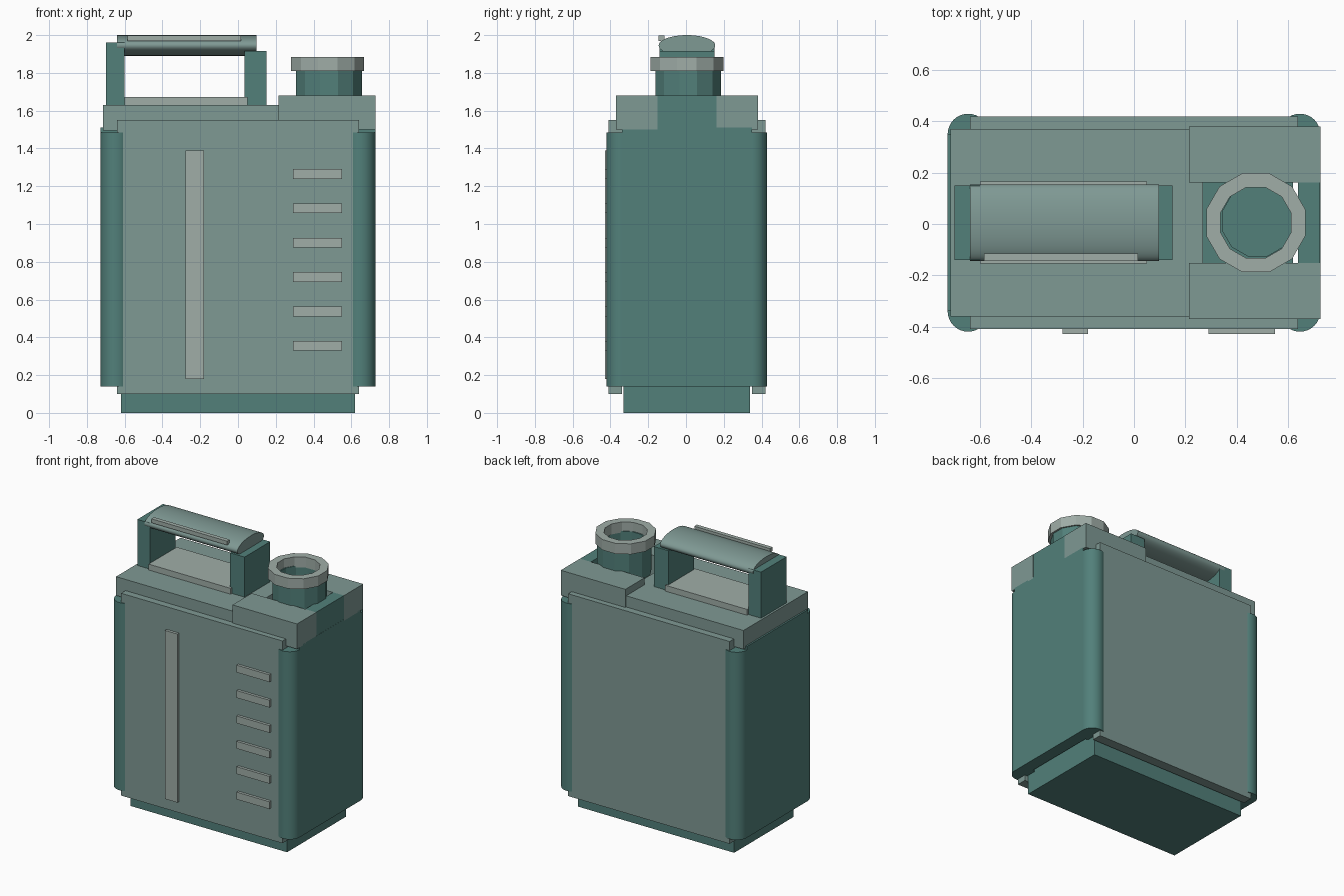
import bpy, bmesh, math

if "Cube" in bpy.data.objects:
    bpy.data.objects.remove(bpy.data.objects["Cube"])

DY = 0.005  # small overall depth offset


def material(name, rgb):
    m = bpy.data.materials.new(name)
    m.diffuse_color = (*rgb, 1)
    m.use_nodes = True
    m.node_tree.nodes["Principled BSDF"].inputs["Base Color"].default_value = m.diffuse_color
    return m


DARK = material("dark_teal", (0.084, 0.216, 0.195))
PALE = material("pale_teal", (0.212, 0.319, 0.296))
TRIM = material("pale_trim", (0.35, 0.42, 0.39))


def finish(bm, name, mat, smooth=False):
    bmesh.ops.recalc_face_normals(bm, faces=bm.faces)
    me = bpy.data.meshes.new(name)
    bm.to_mesh(me)
    bm.free()
    me.materials.append(mat)
    ob = bpy.data.objects.new(name, me)
    bpy.context.collection.objects.link(ob)
    if smooth:
        bpy.ops.object.select_all(action='DESELECT')
        ob.select_set(True)
        bpy.context.view_layer.objects.active = ob
        bpy.ops.object.shade_smooth_by_angle(angle=math.radians(35))
    return ob


def box(name, x, y, z, mat, open_top=False):
    bm = bmesh.new()
    bmesh.ops.create_cube(bm, size=1)
    for v in bm.verts:
        v.co = [a + (c + 0.5) * (b - a) for c, (a, b) in zip(v.co, (x, y, z))]
        v.co.y += DY
    ob = finish(bm, name, mat)
    if open_top:
        b2 = bmesh.new()
        b2.from_mesh(ob.data)
        top = [f for f in b2.faces if f.normal.z > 0.9]
        bmesh.ops.delete(b2, geom=top, context='FACES_ONLY')
        b2.to_mesh(ob.data)
        b2.free()
    return ob


def prism(name, pts0, pts1, mat, smooth=True):
    bm = bmesh.new()
    a = [bm.verts.new(p) for p in pts0]
    b = [bm.verts.new(p) for p in pts1]
    bm.faces.new(a)
    bm.faces.new(b)
    n = len(a)
    for i in range(n):
        bm.faces.new((a[i], a[(i + 1) % n], b[(i + 1) % n], b[i]))
    return finish(bm, name, mat, smooth)


def tube(name, cx, cy, r_out, r_in, z0, z1, mat, n=12):
    # closed ring with flat facets facing the axes
    bm = bmesh.new()
    section = [(r_out, z0), (r_out, z1), (r_in, z1), (r_in, z0)]
    cols = []
    for i in range(n):
        t = math.tau * (i + 0.5) / n
        cols.append([bm.verts.new((cx + r * math.cos(t), cy + r * math.sin(t), z))
                     for r, z in section])
    for i in range(n):
        p, q = cols[i], cols[(i + 1) % n]
        for k in range(4):
            m = (k + 1) % 4
            bm.faces.new((p[k], q[k], q[m], p[m]))
    return finish(bm, name, mat)


def span(s, a, b):
    return tuple(sorted((s * a, s * b)))


# Inner tank, open at the top
box("inner_tank", (-0.62, 0.62), (-0.335, 0.335), (0, 1.5), DARK, open_top=True)

# Front/back plates, side panels, rounded corner columns
for s, fb, lr in ((-1, "front", "left"), (1, "back", "right")):
    box(fb + "_plate", (-0.64, 0.64), span(s, 0.345, 0.415), (0.10, 1.55), PALE)
    box(lr + "_side_panel", span(s, 0.64, 0.727), (-0.345, 0.345), (0.14, 1.51), DARK)
    box(fb + "_shoulder_block", (0.215, 0.727), span(s, 0.157, 0.375), (1.50, 1.68), PALE)
    for sy, tag in ((-1, "front"), (1, "back")):
        ring = [(s * 0.647 + 0.08 * math.cos(math.tau * i / 32),
                 sy * 0.345 + DY + 0.08 * math.sin(math.tau * i / 32)) for i in range(32)]
        prism(f"{tag}_{lr}_corner", [(x, y, 0.14) for x, y in ring],
              [(x, y, 1.485) for x, y in ring], DARK)

# Top deck and end wall beside the spout
box("top_deck", (-0.715, 0.27), (-0.365, 0.365), (1.495, 1.63), PALE)
box("spout_end_wall", (0.64, 0.726), (-0.158, 0.158), (1.50, 1.68), DARK)

# Spout neck and collar
tube("spout_neck", 0.482, 0.012, 0.18, 0.142, 1.60, 1.82, DARK)
tube("spout_collar", 0.475, 0.005, 0.20, 0.143, 1.81, 1.885, TRIM)

# Carrying handle
box("handle_pad", (-0.60, 0.05), (-0.16, 0.16), (1.62, 1.672), TRIM)
box("handle_post_left", (-0.70, -0.60), (-0.145, 0.145), (1.62, 1.96), DARK)
box("handle_post_right", (0.035, 0.15), (-0.145, 0.145), (1.62, 1.917), DARK)
oval = [(0.15 * math.cos(math.tau * i / 40) + DY,
         1.945 + 0.055 * math.sin(math.tau * i / 40)) for i in range(40)]
prism("handle_grip", [(-0.64, y, z) for y, z in oval],
      [(0.097, y, z) for y, z in oval], PALE)
box("handle_strip", (-0.585, 0.015), (-0.15, -0.12), (1.968, 1.997), TRIM)

# Level window and volume marks on the front
box("level_window", (-0.278, -0.18), (-0.435, -0.40), (0.18, 1.388), TRIM)
for i in range(6):
    z = 0.355 + i * 0.182
    box(f"volume_mark_{i + 1}", (0.29, 0.55), (-0.435, -0.40), (z - 0.026, z + 0.026), TRIM)
